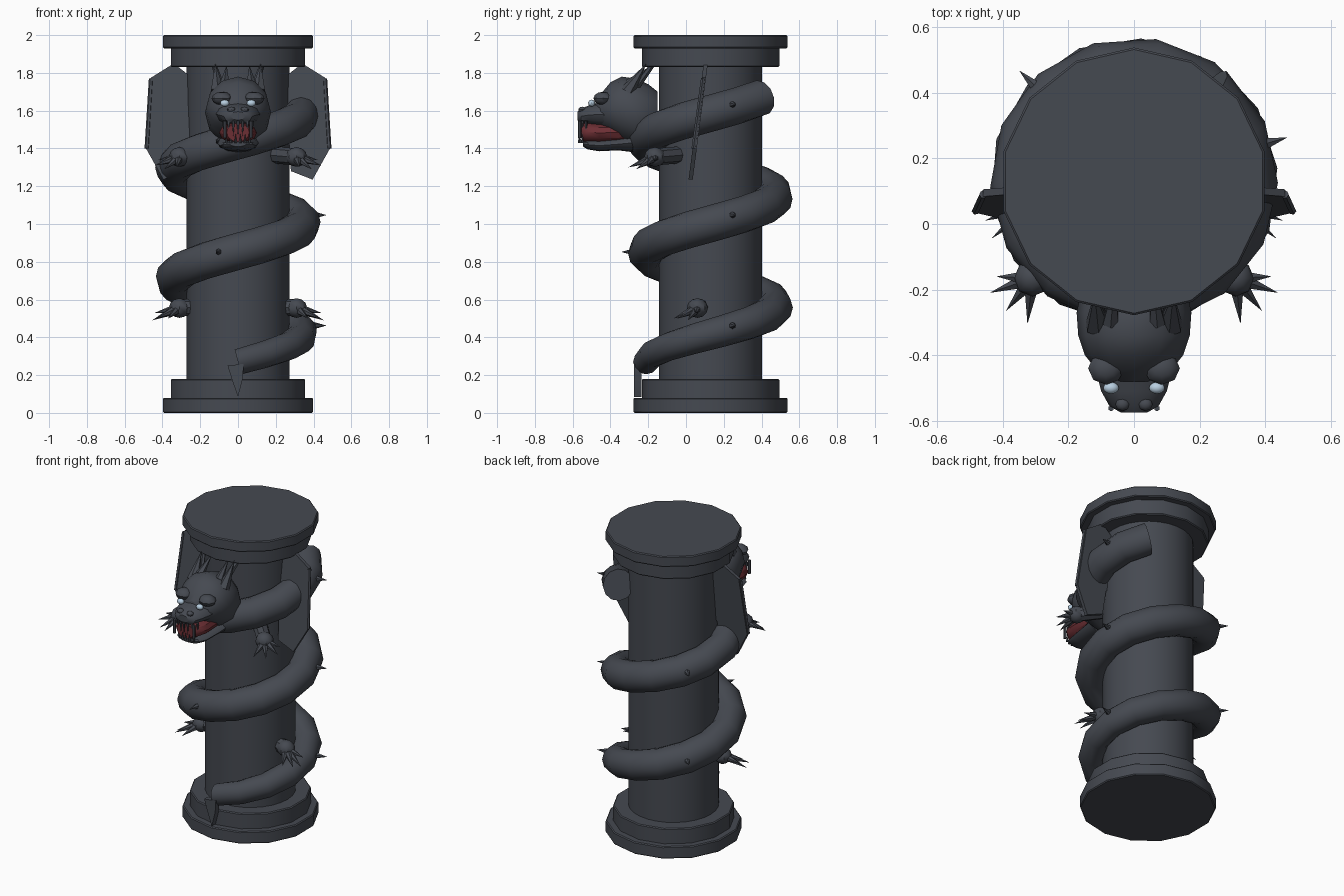
import bpy, bmesh, math
from mathutils import Vector, Matrix

if "Cube" in bpy.data.objects:
    bpy.data.objects.remove(bpy.data.objects["Cube"])

CY = 0.13          # column axis offset in y


def mat(name, rgb):
    m = bpy.data.materials.new(name)
    m.diffuse_color = (*rgb, 1)
    m.use_nodes = True
    m.node_tree.nodes["Principled BSDF"].inputs["Base Color"].default_value = m.diffuse_color
    return m


STONE = mat("slate_stone", (0.060, 0.067, 0.082))
RED = mat("mouth_red", (0.15, 0.028, 0.034))
PALE = mat("pale_blue", (0.48, 0.62, 0.75))


def finish(name, bm, m=STONE, angle=35):
    bmesh.ops.recalc_face_normals(bm, faces=bm.faces)
    me = bpy.data.meshes.new(name)
    bm.to_mesh(me)
    bm.free()
    me.materials.append(m)
    ob = bpy.data.objects.new(name, me)
    bpy.context.collection.objects.link(ob)
    bpy.ops.object.select_all(action='DESELECT')
    ob.select_set(True)
    bpy.context.view_layer.objects.active = ob
    bpy.ops.object.shade_smooth_by_angle(angle=math.radians(angle))
    return ob


def loft(bm, rings):
    """Skin a list of closed point rings and cap both ends."""
    vs = [[bm.verts.new(p) for p in r] for r in rings]
    n = len(vs[0])
    for a, b in zip(vs, vs[1:]):
        for i in range(n):
            bm.faces.new((a[i], a[(i + 1) % n], b[(i + 1) % n], b[i]))
    bm.faces.new(vs[0])
    bm.faces.new(vs[-1][::-1])


def cone(bm, a, b, r, n=6, tip=0.0):
    """Spike from point a to point b."""
    a, b = Vector(a), Vector(b)
    q = (b - a).to_track_quat('Z', 'Y').to_matrix().to_4x4()
    bmesh.ops.create_cone(bm, cap_ends=True, segments=n, radius1=r, radius2=tip,
                          depth=(b - a).length,
                          matrix=Matrix.Translation((a + b) / 2) @ q)


def ball(bm, c, s, u=12, v=8):
    bmesh.ops.create_uvsphere(bm, u_segments=u, v_segments=v, radius=1,
                              matrix=Matrix.Translation(c) @ Matrix.Diagonal((*s, 1)))


def circle(r, z, n):
    return [(r * math.sin(2 * math.pi * i / n), CY + r * math.cos(2 * math.pi * i / n), z)
            for i in range(n)]


# Column shaft and stepped discs
bm = bmesh.new()
loft(bm, [circle(0.272, 0.1, 28), circle(0.272, 1.9, 28)])
finish("shaft", bm)
for name, r, z0, z1 in (("base_plinth", 0.408, 0, 0.08), ("base_step", 0.364, 0.07, 0.18),
                        ("capital_step", 0.364, 1.83, 1.94), ("capital_slab", 0.408, 1.93, 2.0)):
    bm = bmesh.new()
    e = 0.006
    loft(bm, [circle(r - e, z0, 14), circle(r, z0 + e, 14),
              circle(r, z1 - e, 14), circle(r - e, z1, 14)])
    finish(name, bm)

# Serpent body winding round the shaft
R, PITCH = 0.342, 0.585


def coil(deg):
    a = math.radians(deg)
    return Vector((R * math.cos(a), CY + R * math.sin(a), 0.27 + PITCH * (deg + 90) / 360))


rings = []
START, END, N = -90, 770, 34
for k in range(N + 1):
    d = START + (END - START) * k / N
    a = math.radians(d)
    c = coil(d)
    out = Vector((math.cos(a), math.sin(a), 0))
    tan = Vector((-R * math.sin(a), R * math.cos(a), PITCH / (2 * math.pi))).normalized()
    up = tan.cross(out) * -1
    r = min(0.097, 0.068 + 0.03 * k / 8)
    rings.append([c + out * r * math.cos(t) + up * r * math.sin(t)
                  for t in (2 * math.pi * j / 12 for j in range(12))])
bm = bmesh.new()
loft(bm, rings)
finish("serpent_body", bm)

# Small spikes along the body
bm = bmesh.new()
for d in range(16, 770, 120):
    a = math.radians(d)
    out = Vector((math.cos(a), math.sin(a), 0))
    p = coil(d) + Vector((0, 0, 0.02))
    cone(bm, p + out * 0.08, p + out * 0.145, 0.018)
finish("body_spikes", bm)

# Tail blade hanging off the lower end
bm = bmesh.new()
loft(bm, [[(-0.055, y, 0.25), (0.03, y, 0.26), (0.025, y, 0.18), (0.0, y, 0.085), (-0.03, y, 0.17)]
          for y in (-0.275, -0.235)])
finish("tail_blade", bm)

# Folded wings: thin leaning plates with a lower point
for s in (-1, 1):
    bm = bmesh.new()
    for outline in ([(0.25, 1.78), (0.34, 1.85), (0.46, 1.775), (0.487, 1.40),
                     (0.40, 1.32), (0.25, 1.45)],
                    [(0.27, 1.44), (0.40, 1.44), (0.487, 1.40), (0.395, 1.235), (0.28, 1.28)]):
        loft(bm, [[(s * x, 0.085 + 0.13 * (z - 1.7) + t, z) for x, z in outline]
                  for t in (-0.011, 0.011)])
    # raised rib along the outer edge
    cone(bm, (s * 0.46, 0.09, 1.77), (s * 0.483, 0.04, 1.40), 0.012, 6, 0.012)
    finish("wing_" + ("left" if s < 0 else "right"), bm)

# Clawed feet, two pairs
TIPS = {"upper": ((0.31, -0.165, 1.355), ((0.44, -0.21, 1.31), (0.39, -0.265, 1.29),
                                        (0.325, -0.305, 1.30), (0.42, -0.16, 1.34))),
        "lower": ((0.31, 0.06, 0.555), ((0.455, 0.01, 0.49), (0.435, -0.045, 0.50),
                                       (0.37, -0.065, 0.50), (0.44, 0.055, 0.53)))}
for name, (c, tips) in TIPS.items():
    for s in (-1, 1):
        bm = bmesh.new()
        ball(bm, (s * c[0], c[1], c[2]), (0.056, 0.056, 0.052), 8, 6)
        cone(bm, (s * 0.2, CY + (c[1] - CY) * 0.6, c[2] + 0.01), (s * c[0], c[1], c[2]), 0.045, 8, 0.045)
        for t in tips:
            p = Vector(c).lerp(Vector(t), 0.25)
            cone(bm, (s * p.x, p.y, p.z), (s * t[0], t[1], t[2]), 0.022)
        finish(name + "_claw_" + ("left" if s < 0 else "right"), bm)


# Head built from oval sections along y: (y, half width, bottom z, top z)
def ovals(name, secs, m=STONE, n=12):
    bm = bmesh.new()
    loft(bm, [[(w * math.cos(t), y, (lo + hi) / 2 + (hi - lo) / 2 * math.sin(t))
               for t in (2 * math.pi * i / n for i in range(n))] for y, w, lo, hi in secs])
    return finish(name, bm, m)


ovals("skull", [(-0.15, 0.12, 1.46, 1.70), (-0.20, 0.16, 1.42, 1.74), (-0.27, 0.175, 1.41, 1.77),
                (-0.34, 0.17, 1.44, 1.78), (-0.40, 0.15, 1.48, 1.75), (-0.45, 0.11, 1.51, 1.69),
                (-0.48, 0.06, 1.54, 1.65)])
ovals("muzzle", [(-0.38, 0.12, 1.50, 1.68), (-0.45, 0.115, 1.515, 1.645), (-0.51, 0.10, 1.525, 1.63),
                 (-0.555, 0.075, 1.53, 1.61), (-0.575, 0.04, 1.55, 1.595)])
ovals("lower_jaw", [(-0.28, 0.11, 1.38, 1.48), (-0.36, 0.105, 1.39, 1.455), (-0.46, 0.095, 1.385, 1.445),
                    (-0.52, 0.08, 1.395, 1.445), (-0.545, 0.045, 1.41, 1.44)])
ovals("mouth_interior", [(-0.32, 0.095, 1.43, 1.54), (-0.46, 0.10, 1.425, 1.54),
                         (-0.53, 0.085, 1.43, 1.54), (-0.553, 0.06, 1.435, 1.535)], RED)

# Brows, nostrils, horns, ears
bm = bmesh.new()
for s in (-1, 1):
    ball(bm, (s * 0.085, -0.44, 1.665), (0.055, 0.05, 0.035), 8, 6)
    ball(bm, (s * 0.035, -0.55, 1.605), (0.022, 0.02, 0.016), 8, 6)
finish("brows_and_nostrils", bm)
bm = bmesh.new()
for s in (-1, 1):
    cone(bm, (s * 0.11, -0.31, 1.70), (s * 0.12, -0.21, 1.85), 0.04)
    cone(bm, (s * 0.07, -0.30, 1.74), (s * 0.06, -0.18, 1.84), 0.028)
    cone(bm, (s * 0.09, -0.26, 1.73), (s * 0.135, -0.16, 1.865), 0.02, 6, 0.012)
    ball(bm, (s * 0.135, -0.16, 1.865), (0.02, 0.018, 0.02), 8, 6)
finish("horns", bm)

# Eyes
bm = bmesh.new()
for s in (-1, 1):
    ball(bm, (s * 0.07, -0.50, 1.64), (0.024, 0.018, 0.018))
finish("eyes", bm, PALE)

# Teeth from above and below, plus two hanging fangs
bm = bmesh.new()
for i in range(-3, 4):
    x, y = i * 0.025, -0.565 + 0.004 * i * i
    cone(bm, (x, y, 1.545), (x, y, 1.465), 0.009, 5)
    if i < 3:
        cone(bm, (x + 0.0125, y, 1.43), (x + 0.0125, y, 1.48), 0.008, 5)
for s in (-1, 1):
    cone(bm, (s * 0.07, -0.562, 1.455), (s * 0.07, -0.562, 1.545), 0.009, 6, 0.009)
finish("teeth", bm)
